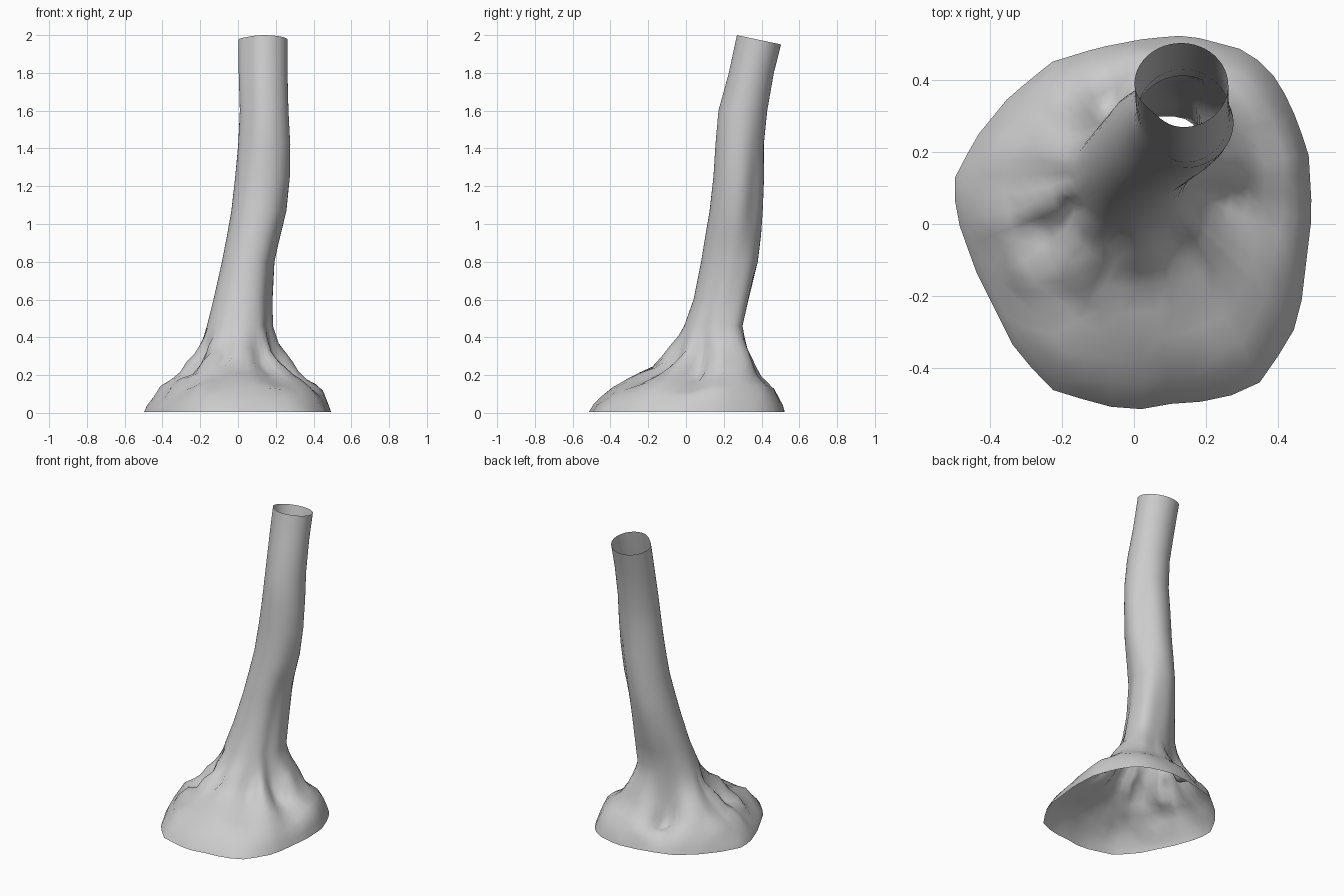
import bpy, math
from mathutils import Vector, noise

N = 48
# Trunk sections: z, x min, x max, y min, y max
TRUNK = [(0.46, -0.165, 0.187, -0.01, 0.297), (0.60, -0.13, 0.185, 0.04, 0.33),
         (0.80, -0.085, 0.195, 0.08, 0.38), (0.94, -0.058, 0.228, 0.103, 0.398),
         (1.07, -0.035, 0.26, 0.125, 0.408),
         (1.25, -0.015, 0.277, 0.145, 0.415), (1.42, 0.0, 0.277, 0.155, 0.412),
         (1.60, 0.008, 0.267, 0.17, 0.43), (1.80, 0.002, 0.262, 0.225, 0.465),
         (2.00, 0.0, 0.262, 0.268, 0.503)]
# Outline of the ground edge, counter-clockwise from the right
BASE = [(0.495, 0.03), (0.485, 0.2), (0.44, 0.32), (0.4, 0.4), (0.32, 0.48), (0.15, 0.525),
        (0.03, 0.515), (-0.1, 0.49), (-0.23, 0.45), (-0.35, 0.35), (-0.44, 0.24),
        (-0.497, 0.13), (-0.497, 0.03), (-0.44, -0.13), (-0.39, -0.23), (-0.33, -0.35),
        (-0.23, -0.46), (-0.1, -0.5), (-0.01, -0.52), (0.1, -0.5), (0.24, -0.49),
        (0.35, -0.44), (0.44, -0.31), (0.465, -0.22)]
# Root skirt: fraction outwards, height on a root, height in a hollow
SKIRT = [(1.0, 0.005, 0.005), (0.95, 0.045, 0.035), (0.87, 0.09, 0.07), (0.76, 0.14, 0.105),
         (0.6, 0.185, 0.135), (0.46, 0.225, 0.15), (0.33, 0.275, 0.165),
         (0.22, 0.32, 0.19), (0.13, 0.365, 0.235), (0.06, 0.41, 0.32)]
# Hollows between roots: angle, width, depth
HOLLOWS = [(-20, 15, 0.9), (-62, 14, 0.7), (-108, 8, 0.35), (-150, 9, 0.4),
           (112, 22, 1.1), (184, 8, 0.4), (62, 10, 0.3)]
# Small pits: x, y, radius, depth
PITS = [(-0.07, 0.29, 0.09, 0.06), (0.03, -0.17, 0.07, 0.035),
        (-0.23, -0.03, 0.06, 0.04), (-0.29, -0.2, 0.06, 0.03)]


def angle_gap(a, b):
    return (a - b + 180) % 360 - 180


def bump(deg, centre, width):
    return math.exp(-(angle_gap(deg, centre) / width) ** 2)


def tent(v, centre, half):
    return max(0, 1 - abs(v - centre) / half)


def base_point(deg, c=Vector((0.02, 0.13))):
    # Ray from the trunk foot to the ground outline
    d = Vector((math.cos(math.radians(deg)), math.sin(math.radians(deg))))
    for i, p in enumerate(BASE):
        a = Vector(p) - c
        e = Vector(BASE[(i + 1) % len(BASE)]) - c - a
        den = d.cross(e)
        if abs(den) > 1e-9:
            t, u = a.cross(e) / den, a.cross(d) / den
            if t > 0 and -1e-6 <= u <= 1 + 1e-6:
                return c + d * t
    return c + d * 0.5


def trunk_point(section, deg):
    z, x0, x1, y0, y1 = section
    a = math.radians(deg)
    # Groove up the right side with a rib behind it, and flattened flanks higher up
    r = 1 - 0.14 * max(0, 1 - (z - 0.4) / 1.0) * bump(deg, -25, 22)
    r += 0.26 * tent(z, 0.5, 0.4) * bump(deg, 47, 22)
    r -= 0.22 * tent(z, 1.15, 0.32) * bump(deg, 45, 28)
    r -= 0.13 * min(1, max(0, (z - 1.2) / 0.4)) * bump(deg, 225, 30)
    r -= 0.10 * max(0, 1 - (z - 0.4) / 0.3) * bump(deg, 120, 20)
    x = (x0 + x1) / 2 + (x1 - x0) / 2 * math.cos(a) * r
    y = (y0 + y1) / 2 + (y1 - y0) / 2 * math.sin(a) * r
    if z == 2.0:                      # slanted cut at the top
        z -= 0.21 * (y - y0)
    return Vector((x, y, z))


angles = [360 * i / N for i in range(N)]
verts = []
# Spreading roots
for s, high, low in SKIRT:
    for deg in angles:
        t, b = trunk_point(TRUNK[0], deg), base_point(deg)
        h = min(1.2, sum(d * bump(deg, a, w) for a, w, d in HOLLOWS))
        x, y = t.xy.lerp(b, s)
        z = high + (low - high) * h
        # The right-hand root keeps its height further out; the back drops sooner
        z += 0.03 * bump(deg, 0, 35) * tent(s, 0.85, 0.15)
        z -= 0.025 * bump(deg, 75, 40) * tent(s, 0.5, 0.45)
        if s < 0.95:
            for px, py, pr, depth in PITS:
                z -= depth * math.exp(-((x - px) ** 2 + (y - py) ** 2) / pr ** 2)
        if 0.1 < s < 0.95:            # knobbly surface, rougher at the front left
            rough = 0.012 + 0.02 * bump(deg, -135, 40)
            n = noise.noise_vector(Vector((x, y, z)) * 9)
            x, y, z = x + n.x * rough, y + n.y * rough, z + n.z * rough
        verts.append((x, y, max(0, z)))
# Leaning trunk
for section in TRUNK:
    verts += [trunk_point(section, deg) for deg in angles]

rows = len(verts) // N
faces = [(r * N + i, r * N + (i + 1) % N, (r + 1) * N + (i + 1) % N, (r + 1) * N + i)
         for r in range(rows - 1) for i in range(N)]
mesh = bpy.data.meshes.new("tree_trunk")
mesh.from_pydata(verts, [], faces)
mesh.shade_smooth()
trunk = bpy.data.objects.new("tree_trunk", mesh)
bpy.context.collection.objects.link(trunk)
